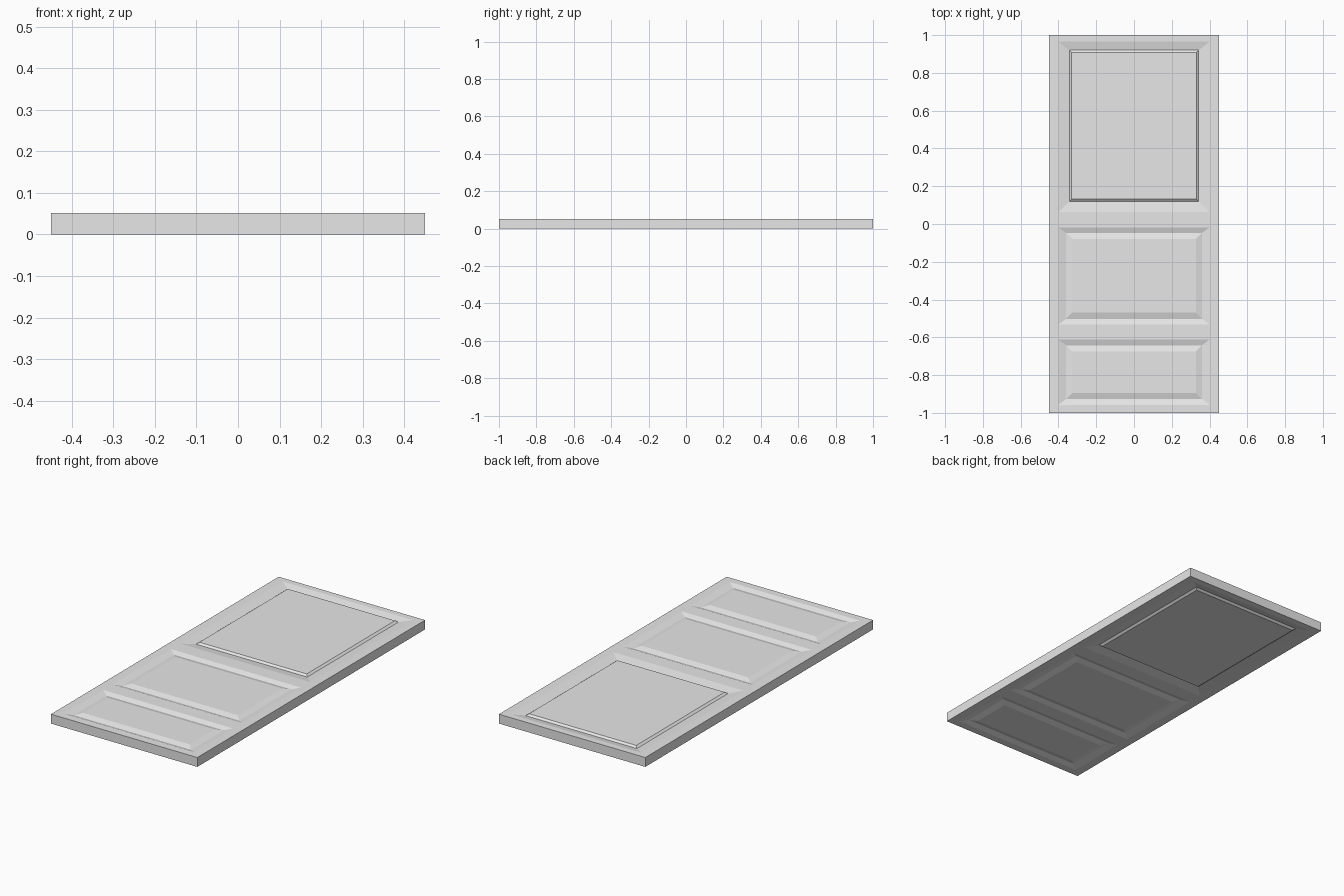
import bpy, bmesh

if "Cube" in bpy.data.objects:
    bpy.data.objects.remove(bpy.data.objects["Cube"])

W, L, T = 0.45, 1.0, 0.052      # half width, half length, thickness
D = 0.0095                      # depth of the moulding groove
PX = 0.40                       # half width of every panel opening

# Panels: (outer y range, groove half width + y range, field half width + y range)
PANELS = [
    ((-0.957, -0.612), (0.36, -0.927, -0.642), (0.327, -0.894, -0.675)),
    ((-0.532, -0.018), (0.36, -0.502, -0.047), (0.327, -0.469, -0.080)),
    ((0.063, 0.965), (0.342, 0.120, 0.920), (0.330, 0.132, 0.908)),
]

paint = bpy.data.materials.new("light_grey_paint")
paint.diffuse_color = (0.8, 0.8, 0.8, 1)
paint.use_nodes = True
paint.node_tree.nodes["Principled BSDF"].inputs["Base Color"].default_value = paint.diffuse_color

bm = bmesh.new()


def ring(x, y0, y1, z):
    return [bm.verts.new(c) for c in ((-x, y0, z), (x, y0, z), (x, y1, z), (-x, y1, z))]


def bridge(a, b):
    for i in range(4):
        j = (i + 1) % 4
        bm.faces.new((a[i], a[j], b[j], b[i]))


def door_face(z, inward):
    """Stiles and rails as a grid, with a raised panel in each opening."""
    xs = [-W, -PX, PX, W]
    ys = [-L] + [y for p in PANELS for y in p[0]] + [L]
    g = [[bm.verts.new((x, y, z)) for x in xs] for y in ys]
    for r in range(len(ys) - 1):
        for c in range(3):
            cell = [g[r][c], g[r][c + 1], g[r + 1][c + 1], g[r + 1][c]]
            if c == 1 and r % 2 == 1:
                _, groove, field = PANELS[r // 2]
                low = ring(*groove, z + inward * D)
                top = ring(*field, z)
                bridge(cell, low)
                bridge(low, top)
                bm.faces.new(top)
            else:
                bm.faces.new(cell)
    # outline of the sheet, counter-clockwise
    return (g[0] + [row[-1] for row in g[1:]] + g[-1][-2::-1]
            + [row[0] for row in g[-2:0:-1]])


# Both faces, then the edge band joining them
upper = door_face(T, -1)
lower = door_face(0, 1)
n = len(upper)
for i in range(n):
    j = (i + 1) % n
    bm.faces.new((lower[i], lower[j], upper[j], upper[i]))

bmesh.ops.recalc_face_normals(bm, faces=bm.faces)
mesh = bpy.data.meshes.new("panelled_door")
bm.to_mesh(mesh)
bm.free()
mesh.materials.append(paint)
door = bpy.data.objects.new("panelled_door", mesh)
bpy.context.collection.objects.link(door)
